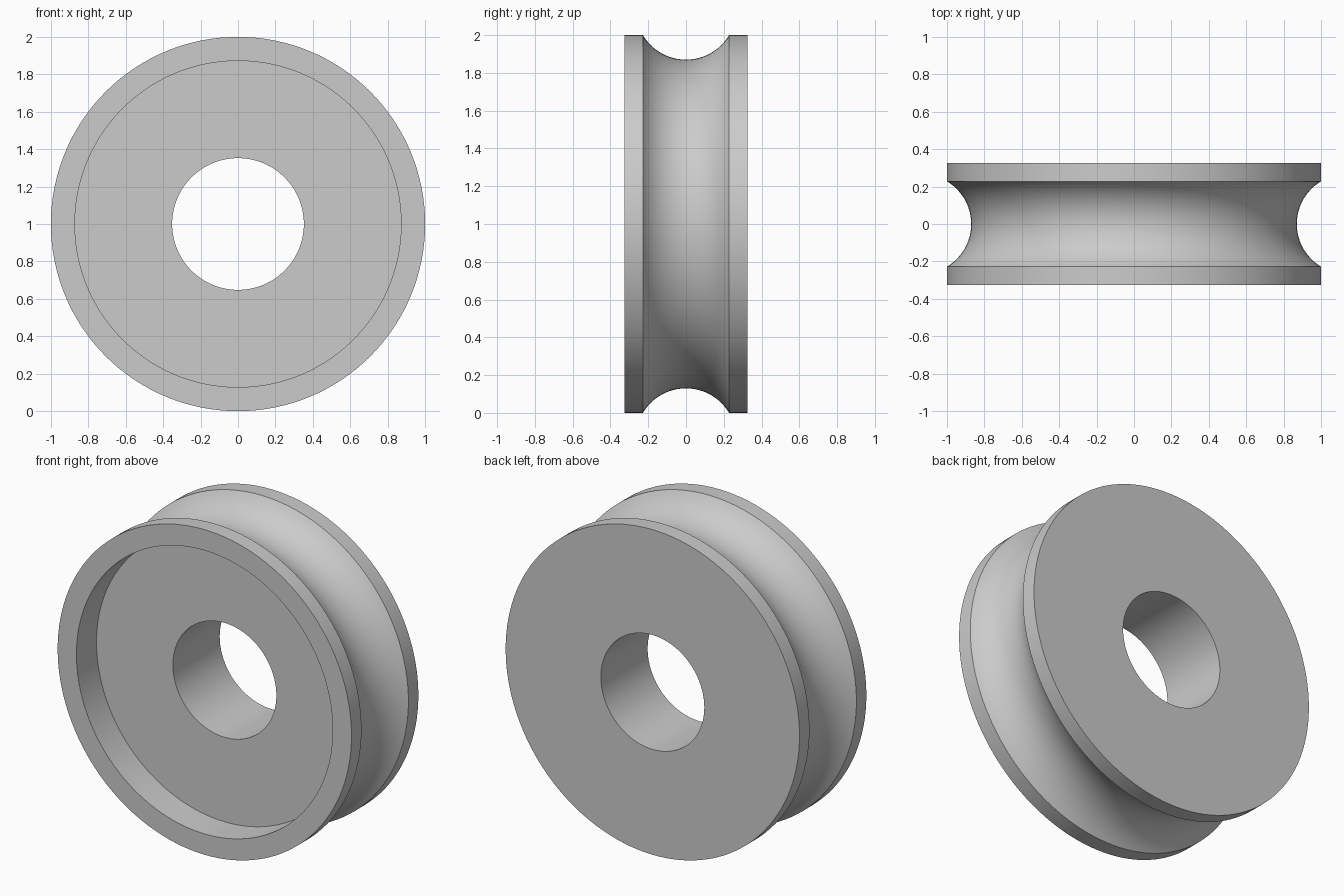
import bpy, bmesh
from math import asin, cos, sin, pi, radians
from mathutils import Matrix, Vector

cube = bpy.data.objects.get("Cube")
if cube:
    bpy.data.objects.remove(cube)

# Dimensions
RADIUS, BORE, RECESS = 1.0, 0.352, 0.872
HALF = 0.325            # half the width
FLOOR = -0.13           # depth position of the recess floor
GROOVE, BOTTOM = 0.228, 0.87
SEGMENTS, ARC_STEPS = 128, 24

# Single grey material
grey = bpy.data.materials.new("plain grey")
grey.use_nodes = True
colour = (0.6, 0.6, 0.6, 1)
grey.diffuse_color = colour
grey.node_tree.nodes["Principled BSDF"].inputs["Base Color"].default_value = colour

# Circular groove cross-section
drop = RADIUS - BOTTOM
arc_r = (GROOVE ** 2 + drop ** 2) / (2 * drop)
half_angle = asin(GROOVE / arc_r)
groove = []
for i in range(ARC_STEPS + 1):
    a = half_angle * (2 * i / ARC_STEPS - 1)
    groove.append((BOTTOM + arc_r * (1 - cos(a)), arc_r * sin(a)))

# Closed profile as (radius, y): recessed front, grooved rim, flat back, bore
profile = [(BORE, FLOOR), (RECESS, FLOOR), (RECESS, -HALF), (RADIUS, -HALF)]
profile += groove + [(RADIUS, HALF), (BORE, HALF)]

# Revolve the profile around the y axis
bm = bmesh.new()
verts = [bm.verts.new((r, y, 0)) for r, y in profile]
edges = [bm.edges.new((v, verts[(i + 1) % len(verts)])) for i, v in enumerate(verts)]
bmesh.ops.spin(bm, geom=verts + edges, cent=(0, 0, 0), axis=(0, 1, 0),
               angle=2 * pi, steps=SEGMENTS, use_merge=True)
bmesh.ops.remove_doubles(bm, verts=bm.verts, dist=1e-5)
bmesh.ops.recalc_face_normals(bm, faces=bm.faces)
bmesh.ops.transform(bm, matrix=Matrix.Translation(Vector((0, 0, RADIUS))), verts=bm.verts)

mesh = bpy.data.meshes.new("grooved_wheel")
bm.to_mesh(mesh)
bm.free()
mesh.materials.append(grey)
wheel = bpy.data.objects.new("grooved_wheel", mesh)
bpy.context.collection.objects.link(wheel)

# Smooth round surfaces with crisp rims
bpy.ops.object.select_all(action="DESELECT")
wheel.select_set(True)
bpy.context.view_layer.objects.active = wheel
bpy.ops.object.shade_smooth_by_angle(angle=radians(30))
